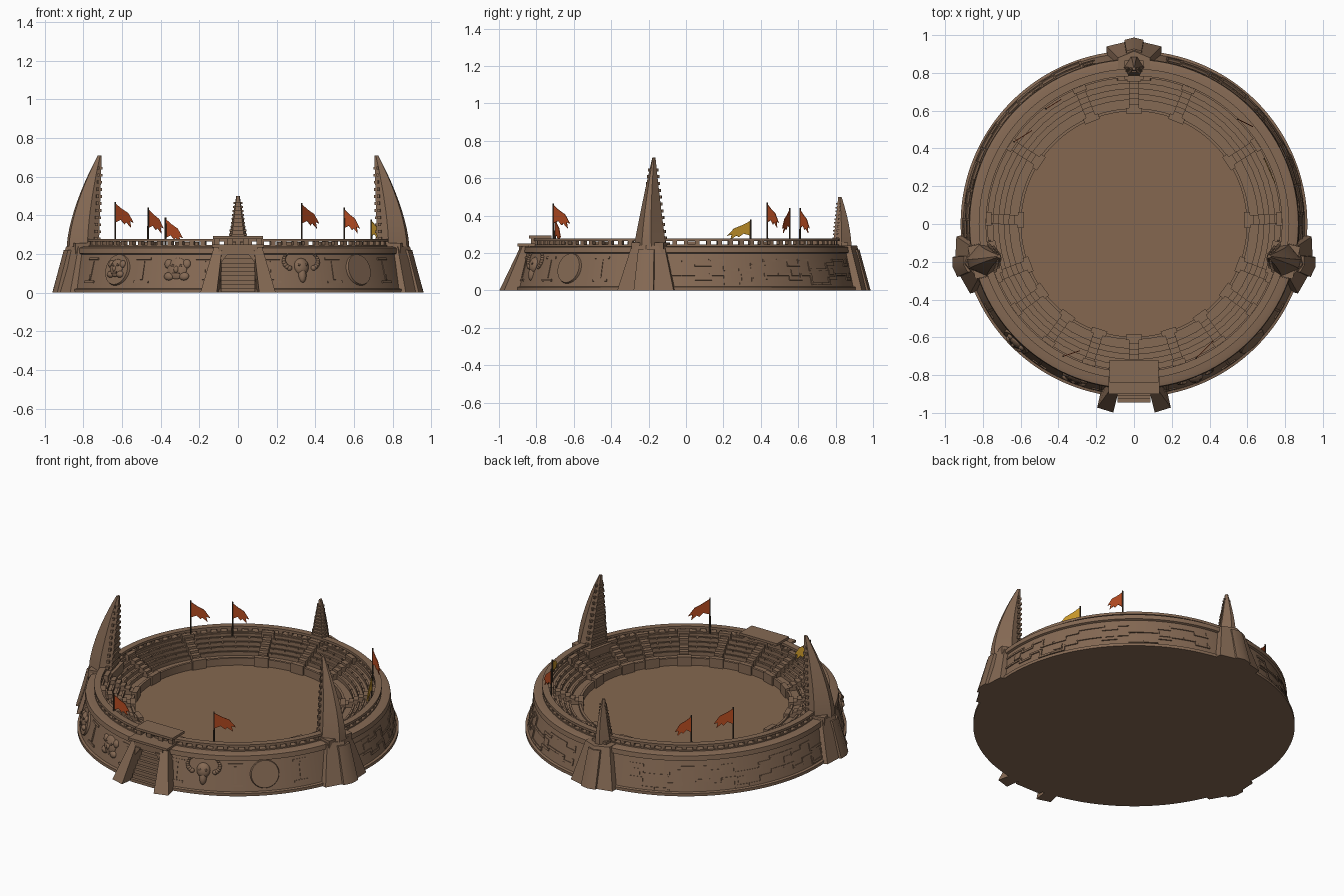
import bpy, bmesh, math
from mathutils import Vector, Matrix

cube = bpy.data.objects.get("Cube")
if cube:
    bpy.data.objects.remove(cube)


def material(name, rgb):
    m = bpy.data.materials.new(name)
    m.use_nodes = True
    m.diffuse_color = (*rgb, 1)
    m.node_tree.nodes["Principled BSDF"].inputs["Base Color"].default_value = (*rgb, 1)
    return m


stone = material("brown stone", (.235, .142, .088))
sand = material("arena sand", (.235, .137, .08))
shade = material("dark carving", (.11, .066, .042))
wood = material("dark wood", (.06, .04, .025))
red = material("red cloth", (.46, .07, .015))
gold = material("gold cloth", (.6, .32, .025))


def finish(name, bm, *mats):
    bmesh.ops.recalc_face_normals(bm, faces=bm.faces)
    me = bpy.data.meshes.new(name)
    bm.to_mesh(me)
    bm.free()
    for m in mats:
        me.materials.append(m)
    ob = bpy.data.objects.new(name, me)
    bpy.context.collection.objects.link(ob)
    return ob


def polar(a, r, t, z):
    """Point at angle a (degrees): r outward, t along the wall, z up."""
    c, s = math.cos(math.radians(a)), math.sin(math.radians(a))
    return Vector((r * c - t * s, r * s + t * c, z))


def loft(bm, rings, caps=True):
    """Skin between closed rings of points."""
    vs = [[bm.verts.new(p) for p in ring] for ring in rings]
    n = len(vs[0])
    for a, b in zip(vs, vs[1:]):
        for i in range(n):
            bm.faces.new((a[i], a[(i + 1) % n], b[(i + 1) % n], b[i]))
    if caps:
        bm.faces.new(vs[0][::-1])
        return bm.faces.new(vs[-1])


def circle(r, z, n=120):
    return [polar(360 * i / n, r, 0, z) for i in range(n)]


def block(bm, a, r0, r1, t0, t1, z0, z1):
    """Box aligned to the wall at angle a."""
    loft(bm, [[polar(a, r, t, z) for r, t in ((r0, t0), (r1, t0), (r1, t1), (r0, t1))] for z in (z0, z1)])


TILT = math.atan2(.05, .2)


def wall(a, z, x=0, y=0, out=0):
    """Matrix on the sloping wall: x along it, y up it, z outward."""
    t = polar(a, 0, 1, 0)
    n = polar(a, math.cos(TILT), 0, math.sin(TILT))
    m = Matrix((t, n.cross(t), n)).transposed().to_4x4()
    return Matrix.Translation(polar(a, .908 - .25 * z, 0, z)) @ m @ Matrix.Translation((x, y, out))


def plate(bm, m, w, h, d, turn=0):
    bmesh.ops.create_cube(bm, size=1, matrix=m @ Matrix.Rotation(math.radians(turn), 4, 'Z') @ Matrix.Diagonal((w, h, d, 1)))


def dome(bm, m, w, h, d):
    bmesh.ops.create_uvsphere(bm, u_segments=20, v_segments=10, radius=1, matrix=m @ Matrix.Diagonal((w, h, d, 1)))


# Bowl: sloping outer wall, walkway, stepped seats and arena floor
profile = [(.918, 0), (.918, .018), (.904, .022), (.862, .198), (.874, .203), (.87, .232), (.85, .238), (.775, .238)]
TIERS = 5
for i in range(TIERS):
    r, z = .775 - .029 * i, .238 - .017 * (i + 1)
    profile += [(r, z), (r - .029, z)]
profile += [(.612, .153), (.612, .165), (.597, .165), (.597, .12)]
bm = bmesh.new()
floor = loft(bm, [circle(r, z) for r, z in profile])
floor.material_index = 1
bowl = finish("arena_bowl", bm, stone, sand)

# Gate opening cut through the front wall
bm = bmesh.new()
arch = [(-.09, .004), (.09, .004), (.09, .165), (.06, .2), (-.06, .2), (-.09, .165)]
loft(bm, [[Vector((x, y, z)) for x, z in arch] for y in (-1.1, -.79)])
cutter = finish("gate_cutter", bm, stone)
cutter.hide_render = True
cutter.hide_viewport = True
cut = bowl.modifiers.new("gate", 'BOOLEAN')
cut.object = cutter
cut.solver = 'EXACT'

# Gate stairs, sloping pillars, lintel and balcony
bm = bmesh.new()
for i in range(8):
    block(bm, 270, .78, .945 - .018 * i, -.088, .088, .004, .022 * (i + 1))
finish("gate_stairs", bm, stone)
bm = bmesh.new()
for s in (-1, 1):
    base = [(s * .11, -.998), (s * .195, -.972), (s * .165, -.84), (s * .09, -.84)]
    top = [(s * .082, -.885), (s * .125, -.875), (s * .125, -.8), (s * .082, -.8)]
    loft(bm, [[Vector((x, y, z)) for x, y in q] for q, z in ((base, 0), (top, .235))])
    # Chamfered arch corner
    loft(bm, [[Vector((s * x, y, z)) for x, z in ((.09, .15), (.09, .205), (.05, .205))] for y in (-.9, -.8)])
block(bm, 270, .8, .893, -.1, .1, .195, .235)
block(bm, 270, .76, .9, -.135, .135, .235, .25)
block(bm, 270, .72, .84, -.13, .13, .278, .293)
for x in (-.11, -.04, .04, .11):
    block(bm, 270, .76, .83, x - .015, x + .015, .245, .28)
finish("gate_frame", bm, stone)

# Balustrade
bm = bmesh.new()
for r0, r1, z0, z1 in ((.785, .82, .236, .246), (.783, .822, .264, .279)):
    ring = [circle(r, z) for r, z in ((r0, z0), (r1, z0), (r1, z1), (r0, z1), (r0, z0))]
    loft(bm, ring, caps=False)
bmesh.ops.remove_doubles(bm, verts=bm.verts, dist=.0001)
for i in range(84):
    block(bm, i * 360 / 84, .79, .815, -.012, .012, .24, .27)
finish("balustrade", bm, stone)

# Dividing stairs between the seat blocks
bm = bmesh.new()
for a in (90, 68, 112, 33, 147, 2, 178, 201, 216, 234, 252, 270, 288, 306, 324, 339):
    for i in range(6):
        r = .605 + .028 * i
        block(bm, a, r, .78, -.026, .026, .12, .174 + .0145 * i)
    block(bm, a, .585, .615, -.042, .042, .12, .178)
    block(bm, a, .755, .782, -.036, .036, .2, .262)
finish("seat_dividers", bm, stone)

# Raised seat edges
bm = bmesh.new()
for i in range(TIERS - 1):
    r, z = .752 - .029 * i, .219 - .017 * i
    for k in range(60):
        block(bm, 6 * k + 3, r - .008, r + .004, -.034, .034, z, z + .009)
finish("bench_edges", bm, stone)


# Horn towers standing on wedge buttresses
def tower(name, a, height, tip, half, out, inn, apex, corner, wing):
    bm = bmesh.new()
    for w, ap, co, z0, z1, k in ((wing, apex, corner, 0, .24, .58), (wing * .35, apex + .012, apex, 0, .22, .8)):
        rings = []
        for z, s, pull in ((z0, 1, 0), (z1, k, .06)):
            rings.append([polar(a, r, t * s, z) for r, t in
                          ((.76, -w), (co - pull, -w), (ap - pull, 0), (co - pull, w), (.76, w))])
        loft(bm, rings)
    block(bm, a, inn - .02, out - .02, -half * 1.1, half * 1.1, .2, .256)
    finish(name + "_buttress", bm, stone)
    bm = bmesh.new()
    rings = []
    for i in range(11):
        f = i / 10
        ro = tip + .01 + (out - tip - .01) * (1 - f ** 1.6)
        ri = inn + (tip - .008 - inn) * f
        w = half * (1 - f) + .009
        mid = ri + (ro - ri) * .45
        rings.append([polar(a, r, t, .235 + height * f) for r, t in
                      ((ri, -w * .7), (mid, -w), (ro, -w * .3), (ro, w * .3), (mid, w), (ri, w * .7))])
    loft(bm, rings)
    finish(name + "_horn", bm, stone)
    # Rungs and studs on the inward side
    bm = bmesh.new()
    for i in range(1, 12):
        f = i / 13
        z, w = .235 + height * f, half * (1 - f) + .009
        ri = inn + (tip - .008 - inn) * f
        block(bm, a, ri - .007, ri + .02, -w * .75, w * .75, z, z + height * .03)
        for s in (-1, 1):
            c = s * w * .82
            block(bm, a, ri + .012, ri + .03 - .012 * f, c - .01, c + .01, z, z + height * .035)
    finish(name + "_rungs", bm, stone)


for name, a in (("right_tower", 193.5), ("left_tower", 346.5)):
    tower(name, a, .475, .735, .08, .905, .755, .975, .93, .155)
tower("back_tower", 90, .265, .822, .045, .885, .785, .975, .94, .145)

# Stepped fretwork around the sides and back
bm = bmesh.new()
levels = (.16, .16, .135, .16, .11, .11, .14)
steps = [a for a in range(-4, 188, 5) if abs(a - 90) > 11]
for i, a in enumerate(steps):
    z, nxt = levels[i % 7], levels[(i + 1) % 7]
    for drop in (0, .075):
        plate(bm, wall(a, z - drop), .076, .014, .014)
        if nxt != z:
            plate(bm, wall(a + 2.5, (z + nxt) / 2 - drop), .014, abs(nxt - z) + .014, .014)
    if i % 4 == 1:
        plate(bm, wall(a, z - .04), .05, .035, .012)
finish("wall_fretwork", bm, stone)

# Front carvings: round shields, a mask and a horned skull
bm = bmesh.new()
for a in (225, 315):
    bmesh.ops.create_cone(bm, cap_ends=True, segments=40, radius1=.088, radius2=.08, depth=.022, matrix=wall(a, .118))
for a in (211, 236, 258.5, 281.5, 304, 329):
    for z in (.055, .175):
        plate(bm, wall(a, z), .09, .012, .014)
    plate(bm, wall(a, .115), .014, .1, .012)
finish("front_shields", bm, stone)

bm = bmesh.new()
for a, size in ((225, .045), (249, .055)):
    o = .012 if a == 225 else 0
    dome(bm, wall(a, .125, out=o), size, size * 1.05, .018)
    for s in (-1, 1):
        dome(bm, wall(a, .125, s * size * .9, size * .45, o), size * .4, size * .45, .014)
        dome(bm, wall(a, .125, s * size * .75, -size * .75, o), size * .5, size * .4, .016)
    dome(bm, wall(a, .125, 0, -size * .15, o + .012), size * .25, size * .35, .014)
dome(bm, wall(292, .135), .04, .045, .026)
dome(bm, wall(292, .095), .022, .045, .022)
for s in (-1, 1):
    for i in range(9):
        q = math.radians(-60 + 16 * i)
        dome(bm, wall(292, .155, s * (.04 + .055 * math.cos(q)), .055 * math.sin(q) * .8 + .01), .015 - .0012 * i, .014 - .0012 * i, .012)
finish("front_carvings", bm, stone)

bm = bmesh.new()
for a, z, dx, o in ((225, .137, .018, .027), (249, .137, .022, .015), (292, .14, .018, .022)):
    for s in (-1, 1):
        dome(bm, wall(a, z, s * dx, 0, o), .01, .007, .004)
for a, o in ((225, .027), (249, .014)):
    plate(bm, wall(a, .098, 0, 0, o), .04, .01, .006)
finish("carved_eyes_and_mouths", bm, shade)

# Tattered flags: pole foot, top height, fly direction, front and back cloth
cloth = ((0, 0), (.35, -.028), (.7, -.05), (1, -.1), (.8, -.092), (.86, -.125), (.6, -.098), (.5, -.108), (.3, -.085), (0, -.098))
flags = ((-.635, .435, .47, .095, .06, red, red), (-.465, .61, .44, .08, .05, red, red),
         (-.375, -.7, .39, .09, .03, red, gold), (.33, -.71, .465, .09, .09, red, red),
         (.55, .555, .44, .08, -.04, red, red), (.69, .345, .38, .055, -.125, gold, gold))
for i, (x, y, top, dx, dy, front, back) in enumerate(flags):
    bm = bmesh.new()
    bmesh.ops.create_cone(bm, cap_ends=True, segments=8, radius1=.005, radius2=.004, depth=top - .22,
                          matrix=Matrix.Translation((x, y, (top + .22) / 2)))
    finish(f"flag_pole_{i + 1}", bm, wood)
    bm = bmesh.new()
    side = Vector((-dy, dx, 0)).normalized() * .002
    drop = .8 if front == gold else 1
    loft(bm, [[Vector((x + dx * u, y + dy * u, top - .008 + v * drop)) + side * s for u, v in cloth] for s in (-1, 1)])
    for f in bm.faces:
        f.normal_update()
        f.material_index = int(f.calc_center_median().dot(side) > Vector((x, y, 0)).dot(side) + side.length_squared * .5)
    finish(f"flag_{i + 1}", bm, front, back)

# Smooth round surfaces, keep edges sharp
for ob in bpy.context.collection.objects:
    if ob.type == 'MESH' and not ob.hide_render:
        ob.select_set(True)
        bpy.context.view_layer.objects.active = ob
bpy.ops.object.shade_smooth_by_angle(angle=math.radians(30))
